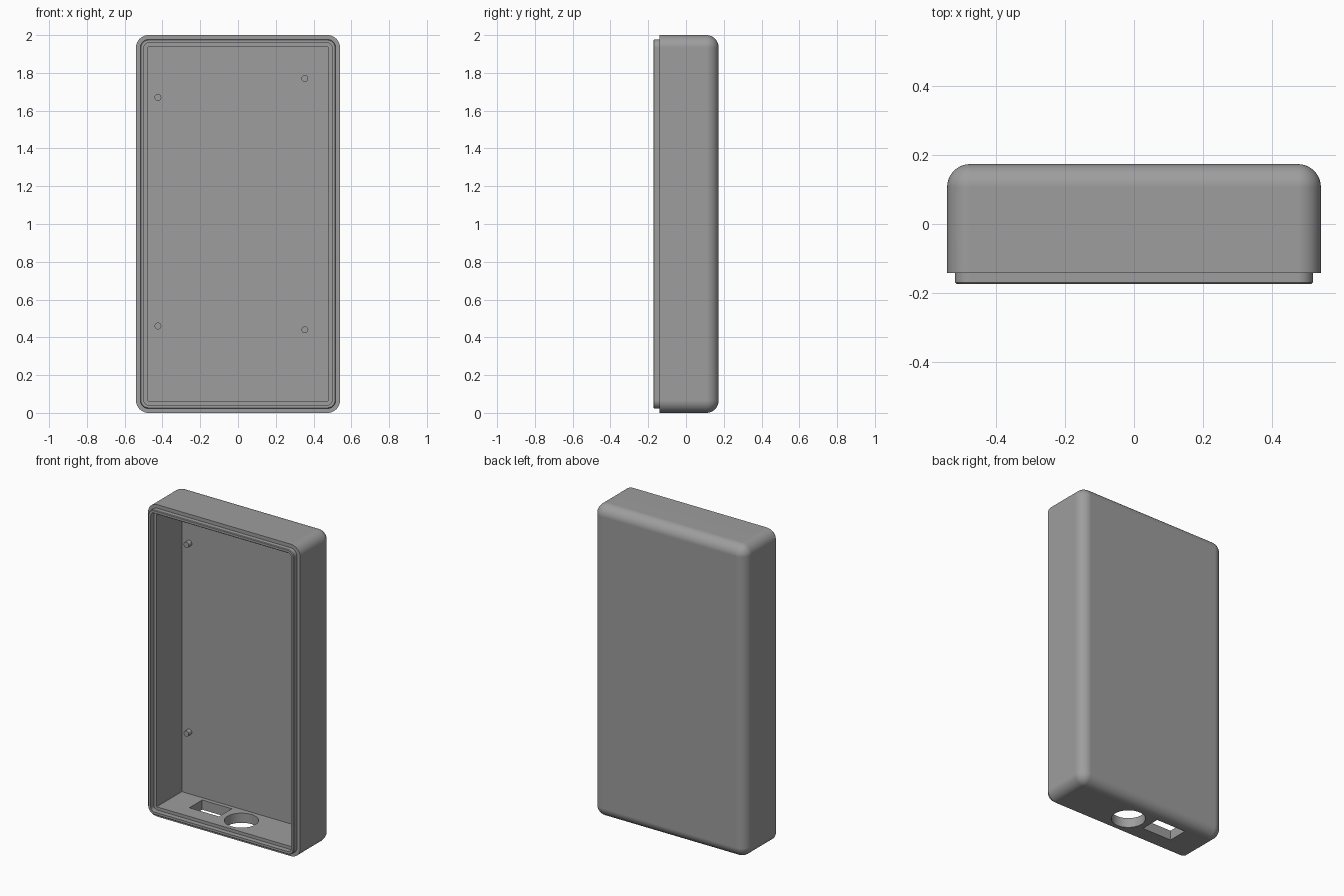
import bpy, bmesh, math

cube = bpy.data.objects.get("Cube")
if cube:
    bpy.data.objects.remove(cube, do_unlink=True)

HALF_W, HALF_H, R = 0.54, 1.0, 0.066   # body half width, half height, corner radius
BACK, FRONT, LIP = 0.173, -0.141, -0.173
CAVITY_BACK = 0.113
STEPS = 10

gray = bpy.data.materials.new("plain gray")
gray.use_nodes = True
gray.diffuse_color = (0.34, 0.34, 0.34, 1)
gray.node_tree.nodes["Principled BSDF"].inputs["Base Color"].default_value = gray.diffuse_color


def finish(name, bm):
    bmesh.ops.recalc_face_normals(bm, faces=bm.faces)
    mesh = bpy.data.meshes.new(name)
    bm.to_mesh(mesh)
    bm.free()
    obj = bpy.data.objects.new(name, mesh)
    bpy.context.collection.objects.link(obj)
    mesh.materials.append(gray)
    return obj


def select_only(obj):
    bpy.ops.object.select_all(action='DESELECT')
    obj.select_set(True)
    bpy.context.view_layer.objects.active = obj


def rounded_ring(bm, inset, y):
    """Rounded rectangle in the xz plane, inset from the body outline."""
    r = max(R - inset, 0)
    cx, cz = HALF_W - inset - r, HALF_H - inset - r
    ring = []
    for q, (sx, sz) in enumerate([(1, 1), (-1, 1), (-1, -1), (1, -1)]):
        for i in range(STEPS + 1):
            a = math.pi / 2 * (q + i / STEPS)
            ring.append(bm.verts.new((sx * cx + r * math.cos(a), y,
                                      HALF_H + sz * cz + r * math.sin(a))))
    return ring


def cylinder_object(name, radius, depth, location, rotation=(0, 0, 0), sides=32):
    bm = bmesh.new()
    bmesh.ops.create_cone(bm, cap_ends=True, segments=sides, radius1=radius,
                          radius2=radius, depth=depth)
    obj = finish(name, bm)
    obj.location, obj.rotation_euler = location, rotation
    return obj


# Shell section: rounded back edge, front shoulder, lip, inner ledge, cavity
section = []
for i in range(STEPS + 1):
    a = math.pi / 2 * i / STEPS
    section.append((R * (1 - math.sin(a)), BACK - R * (1 - math.cos(a))))
section += [(0, FRONT), (0.023, FRONT), (0.023, LIP + 0.004), (0.027, LIP),
            (0.042, LIP), (0.042, FRONT), (0.062, FRONT), (0.062, CAVITY_BACK)]

bm = bmesh.new()
rings = [rounded_ring(bm, inset, y) for inset, y in section]
for a, b in zip(rings, rings[1:]):
    for i in range(len(a)):
        j = (i + 1) % len(a)
        bm.faces.new((a[i], a[j], b[j], b[i]))
bm.faces.new(rings[0])
bm.faces.new(rings[-1])
bmesh.ops.remove_doubles(bm, verts=bm.verts, dist=0.00005)
shell = finish("case_shell", bm)

# Round and rectangular openings in the bottom wall
round_cutter = cylinder_object("round_opening_cutter", 0.1, 0.2, (0.033, -0.012, 0.03), sides=48)
bm = bmesh.new()
bmesh.ops.create_cube(bm, size=1)
bmesh.ops.scale(bm, vec=(0.21, 0.13, 0.2), verts=bm.verts)
port_cutter = finish("port_opening_cutter", bm)
port_cutter.location = (-0.21, 0.022, 0.03)

select_only(shell)
for cutter in (round_cutter, port_cutter):
    cutter.hide_render = True
    mod = shell.modifiers.new("opening", 'BOOLEAN')
    mod.operation, mod.solver, mod.object = 'DIFFERENCE', 'EXACT', cutter
    bpy.ops.object.modifier_apply(modifier=mod.name)
for cutter in (round_cutter, port_cutter):
    bpy.data.objects.remove(cutter, do_unlink=True)

bpy.ops.object.shade_smooth_by_angle(angle=math.radians(30))
weighted = shell.modifiers.new("flat walls", 'WEIGHTED_NORMAL')
weighted.keep_sharp = True

# Mounting pegs on the inside of the back wall
for name, x, z in [("upper_right_peg", -0.424, 1.67), ("upper_left_peg", 0.354, 1.77),
                   ("lower_right_peg", -0.424, 0.46), ("lower_left_peg", 0.354, 0.44)]:
    peg = cylinder_object(name, 0.018, 0.04, (x, CAVITY_BACK - 0.012, z), (math.pi / 2, 0, 0))
    select_only(peg)
    bpy.ops.object.shade_smooth_by_angle(angle=math.radians(30))
